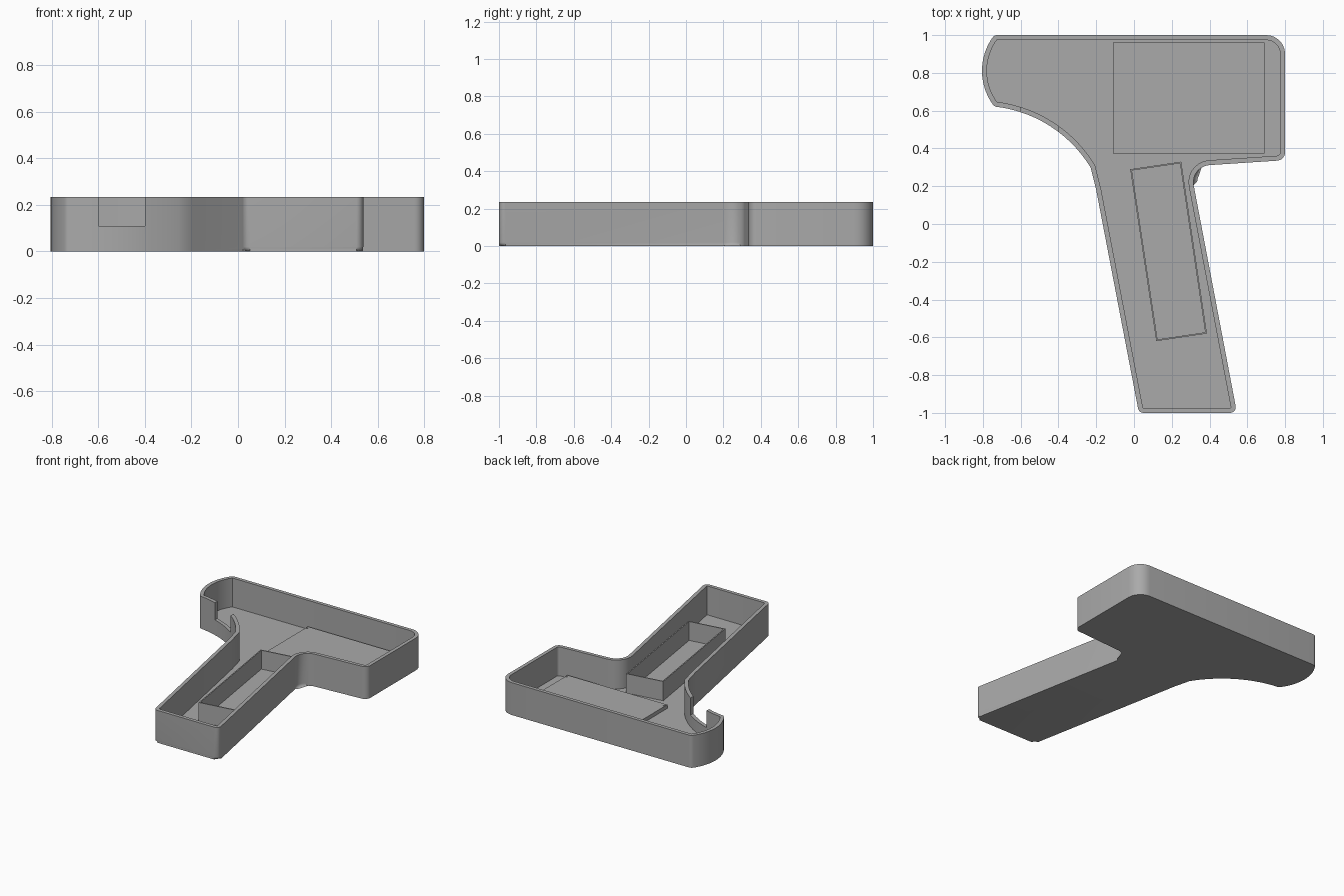
import bpy, bmesh, math
from mathutils import Vector

cube = bpy.data.objects.get("Cube")
if cube:
    bpy.data.objects.remove(cube, do_unlink=True)

grey = bpy.data.materials.new("plain grey")
grey.use_nodes = True
grey.diffuse_color = (0.4, 0.4, 0.4, 1)
grey.node_tree.nodes["Principled BSDF"].inputs["Base Color"].default_value = (0.4, 0.4, 0.4, 1)

HEIGHT, FLOOR, WALL = 0.235, 0.025, 0.026


def make_object(name, bm):
    bmesh.ops.recalc_face_normals(bm, faces=bm.faces)
    mesh = bpy.data.meshes.new(name)
    bm.to_mesh(mesh)
    bm.free()
    mesh.materials.append(grey)
    obj = bpy.data.objects.new(name, mesh)
    bpy.context.collection.objects.link(obj)
    return obj


def arc(a, b, c, n):
    """Corners without rounding along the circle through three points."""
    a, b, c = Vector(a), Vector(b), Vector(c)
    u, v = b - a, c - a
    d = 2 * (u.x * v.y - u.y * v.x)
    centre = a + Vector((v.y * u.length_squared - u.y * v.length_squared,
                         u.x * v.length_squared - v.x * u.length_squared)) / d
    start = a - centre
    sweep = -start.angle_signed(c - centre)
    pts = []
    for i in range(n + 1):
        t = sweep * i / n
        pts.append((centre.x + start.x * math.cos(t) - start.y * math.sin(t),
                    centre.y + start.x * math.sin(t) + start.y * math.cos(t), 0))
    return pts


def neighbours(corners, i):
    p = Vector(corners[i][:2])
    back = Vector(corners[i - 1][:2]) - p
    ahead = Vector(corners[(i + 1) % len(corners)][:2]) - p
    return p, back, ahead


def inset(corners, t):
    """Offset a counter-clockwise outline inward, keeping fillets concentric."""
    out = []
    for i, corner in enumerate(corners):
        p, back, ahead = neighbours(corners, i)
        d1, d2 = -back.normalized(), ahead.normalized()
        n1, n2 = Vector((-d1.y, d1.x)), Vector((-d2.y, d2.x))
        q = p + (n1 + n2) * t / (1 + n1.dot(n2))
        convex = d1.x * d2.y - d1.y * d2.x > 0
        r = corner[2]
        if r:
            r = max(r - t, 0.004) if convex else r + t
        out.append((q.x, q.y, r))
    return out


def rounded(corners, n=7):
    pts = []
    for i, corner in enumerate(corners):
        p, back, ahead = neighbours(corners, i)
        if not corner[2]:
            pts.append(p)
            continue
        half = back.angle(ahead) / 2
        reach = min(corner[2] / math.tan(half), 0.48 * back.length, 0.48 * ahead.length)
        r = reach * math.tan(half)
        a, b = p + back.normalized() * reach, p + ahead.normalized() * reach
        mid = (back.normalized() + ahead.normalized()).normalized()
        centre = p + mid * (r / math.sin(half))
        sweep = -(a - centre).angle_signed(b - centre)
        for k in range(n + 1):
            t, s = sweep * k / n, a - centre
            pts.append(centre + Vector((s.x * math.cos(t) - s.y * math.sin(t),
                                        s.x * math.sin(t) + s.y * math.cos(t))))
    return pts


def tray(corners, wall, z0, floor, z1):
    """Open-topped shell: underside, outer wall, rim, inner wall and floor."""
    outer, inner = rounded(corners), rounded(inset(corners, wall))
    bm = bmesh.new()
    rings = [[bm.verts.new((p.x, p.y, z)) for p in pts]
             for pts, z in ((outer, z0), (outer, z1), (inner, z1), (inner, floor))]
    for lo, hi in zip(rings, rings[1:]):
        for i in range(len(lo)):
            bm.faces.new((lo[i - 1], lo[i], hi[i], hi[i - 1]))
    bm.faces.new(rings[0])
    bm.faces.new(rings[-1])
    return bm


def block(name, x0, x1, y0, y1, z0, z1):
    bm = bmesh.new()
    bmesh.ops.create_cube(bm, size=1)
    for v in bm.verts:
        v.co = ((x0 + x1) / 2 + v.co.x * (x1 - x0), (y0 + y1) / 2 + v.co.y * (y1 - y0),
                (z0 + z1) / 2 + v.co.z * (z1 - z0))
    return make_object(name, bm)


# Housing: wide head with a bowed nose and a slanted grip
nose = arc((-0.74, 1.0), (-0.805, 0.81), (-0.74, 0.622), 12)
throat = arc((-0.74, 0.622), (-0.447, 0.52), (-0.23, 0.30), 14)
outline = ([(0.8, 1.0, 0.1), (-0.74, 1.0, 0.03)] + nose[1:-1]
           + [(-0.74, 0.622, 0.03)] + throat[1:]
           + [(-0.2, 0.18, 0.1), (0.026, -1.0, 0.03), (0.545, -1.0, 0.03),
              (0.297, 0.305, 0.09), (0.8, 0.338, 0.045)])
bm = tray(outline, WALL, 0, FLOOR, HEIGHT)
grip_edges = [e for e in bm.edges
              if all(v.co.z < 0.001 and v.co.y < 0.29 for v in e.verts)]
bmesh.ops.bevel(bm, geom=grip_edges, offset=0.02, segments=4, profile=0.5, affect='EDGES')
housing = make_object("housing", bm)

# Trigger slot cut into the curved throat wall
cutter = block("slot_cutter", -0.6, -0.4, 0.35, 0.75, 0.11, 0.4)
cutter.hide_render = True
cut = housing.modifiers.new("trigger slot", 'BOOLEAN')
cut.operation, cut.solver, cut.object = 'DIFFERENCE', 'EXACT', cutter
bpy.ops.object.select_all(action='DESELECT')
housing.select_set(True)
bpy.context.view_layer.objects.active = housing
bpy.ops.object.modifier_apply(modifier=cut.name)
bpy.data.objects.remove(cutter, do_unlink=True)
bpy.ops.object.shade_smooth_by_angle(angle=math.radians(30))

# Battery compartment in the grip
compartment = [(0.25, 0.33, 0), (-0.02, 0.29, 0), (0.118, -0.62, 0), (0.386, -0.58, 0)]
make_object("battery_compartment", tray(compartment, 0.008, 0.015, FLOOR + 0.003, 0.165))

# Circuit board platform with a small pin at each corner
block("board", -0.11, 0.692, 0.372, 0.96, 0.015, 0.052)
bm = bmesh.new()
for x in (-0.102, 0.684):
    for y in (0.396, 0.938):
        made = bmesh.ops.create_cone(bm, cap_ends=True, segments=12, radius1=0.007,
                                     radius2=0.007, depth=0.02)
        bmesh.ops.translate(bm, verts=made["verts"], vec=(x, y, 0.046))
make_object("board_pins", bm)
